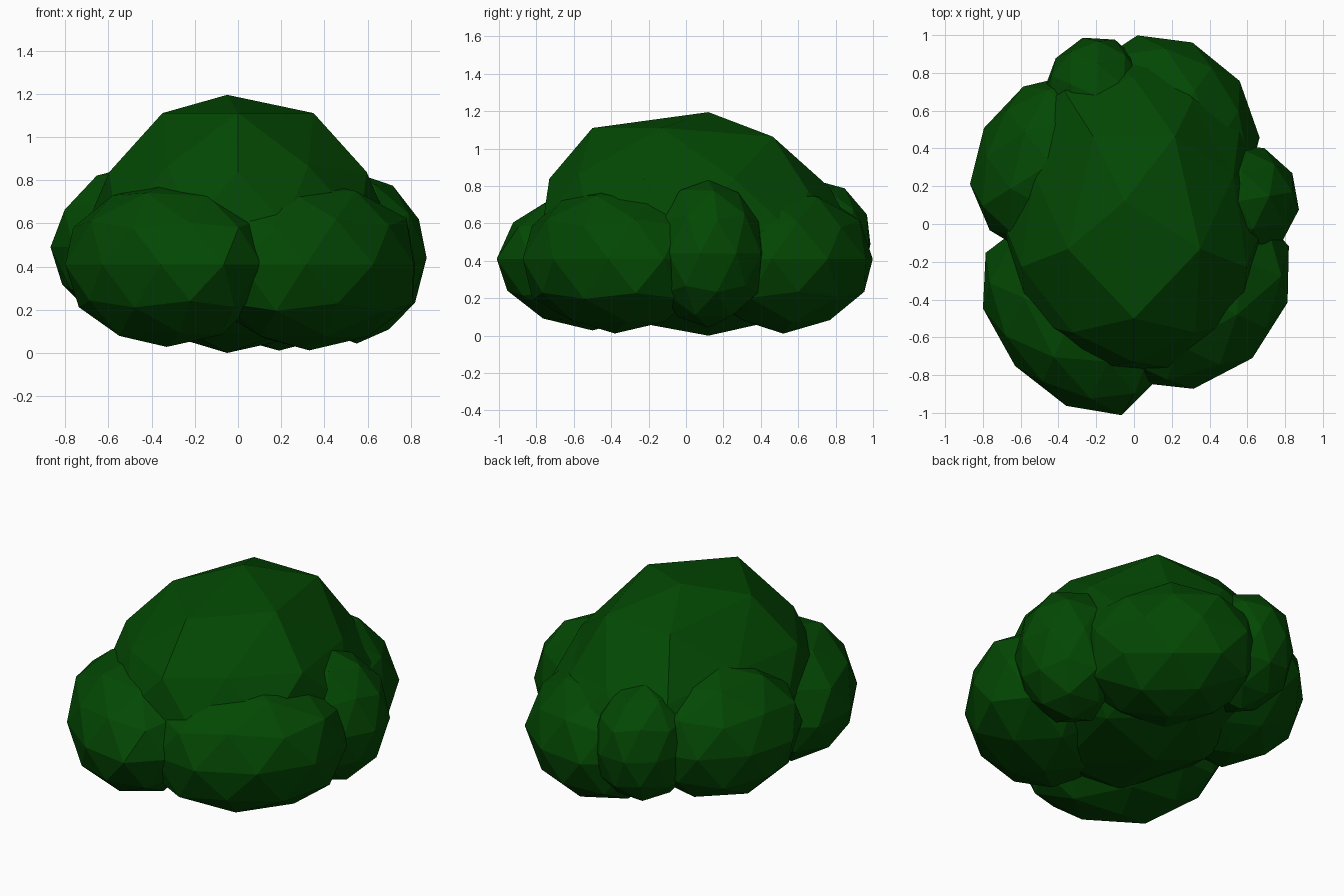
import bpy, random
from math import radians
from mathutils import Vector, Matrix

if "Cube" in bpy.data.objects:
    bpy.data.objects.remove(bpy.data.objects["Cube"])

random.seed(4)
leaf = bpy.data.materials.new("leaf_green")
leaf.diffuse_color = (0.001, 0.065, 0.001, 1)
leaf.use_nodes = True
leaf.node_tree.nodes["Principled BSDF"].inputs["Base Color"].default_value = leaf.diffuse_color


def clump(name, centre, radii, heading, spin=0, jitter=0.025):
    """Faceted leaf clump: a stretched icosphere, long axis turned to heading."""
    bpy.ops.mesh.primitive_ico_sphere_add(subdivisions=2, radius=1)
    ob = bpy.context.object
    ob.name = ob.data.name = name
    turn = Matrix.Rotation(radians(spin), 3, 'Z')
    aim = Matrix.Rotation(radians(heading), 3, 'Z')
    for v in ob.data.vertices:
        p = (turn @ v.co) * random.uniform(1 - jitter, 1 + jitter)
        v.co = aim @ Vector(a * b for a, b in zip(p, radii)) + Vector(centre)
    ob.data.materials.append(leaf)
    return ob


# Main body, flattened at the front and sloping towards the back
body = clump("main_bush", (0, 0.03, 0.6), (0.70, 0.93, 0.6), 0, -18, 0)
for v in body.data.vertices:
    if v.co.z > 1:
        v.co.y *= 1.09
    elif v.co.z > 0.89:
        v.co = (v.co.x * 0.93, v.co.y * 0.94, v.co.z - 0.05)
    elif v.co.z > 0.8:
        v.co.z -= 0.03
        if v.co.x > 0 and v.co.y > 0.3:
            v.co.x -= 0.06
            v.co.y -= 0.05
    if v.co.y < -0.6:
        v.co.y = -0.6 + (v.co.y + 0.6) * 0.65
    if v.co.y > 0 and v.co.z > 0.6:
        v.co.z -= 0.10 * v.co.y
top = max(body.data.vertices, key=lambda v: v.co.z)
top.co = (-0.05, 0.12, 1.195)
bottom = min(body.data.vertices, key=lambda v: v.co.z)
bottom.co = (-0.05, 0.12, 0)

# Side clumps hugging the body, long axes following its outline
clump("front_left_clump", (-0.33, -0.50, 0.41), (0.58, 0.40, 0.38), -50, 0)
clump("front_right_clump", (0.33, -0.38, 0.41), (0.58, 0.44, 0.40), 42, 0)
clump("right_clump", (0.55, 0.12, 0.44), (0.32, 0.31, 0.39), 0, 10)
clump("back_right_clump", (0.19, 0.52, 0.41), (0.52, 0.43, 0.39), -50, 30)
clump("back_left_clump", (-0.44, 0.32, 0.49), (0.50, 0.40, 0.38), 62, 0)
clump("back_clump", (-0.20, 0.68, 0.49), (0.28, 0.32, 0.35), 0, 15)
